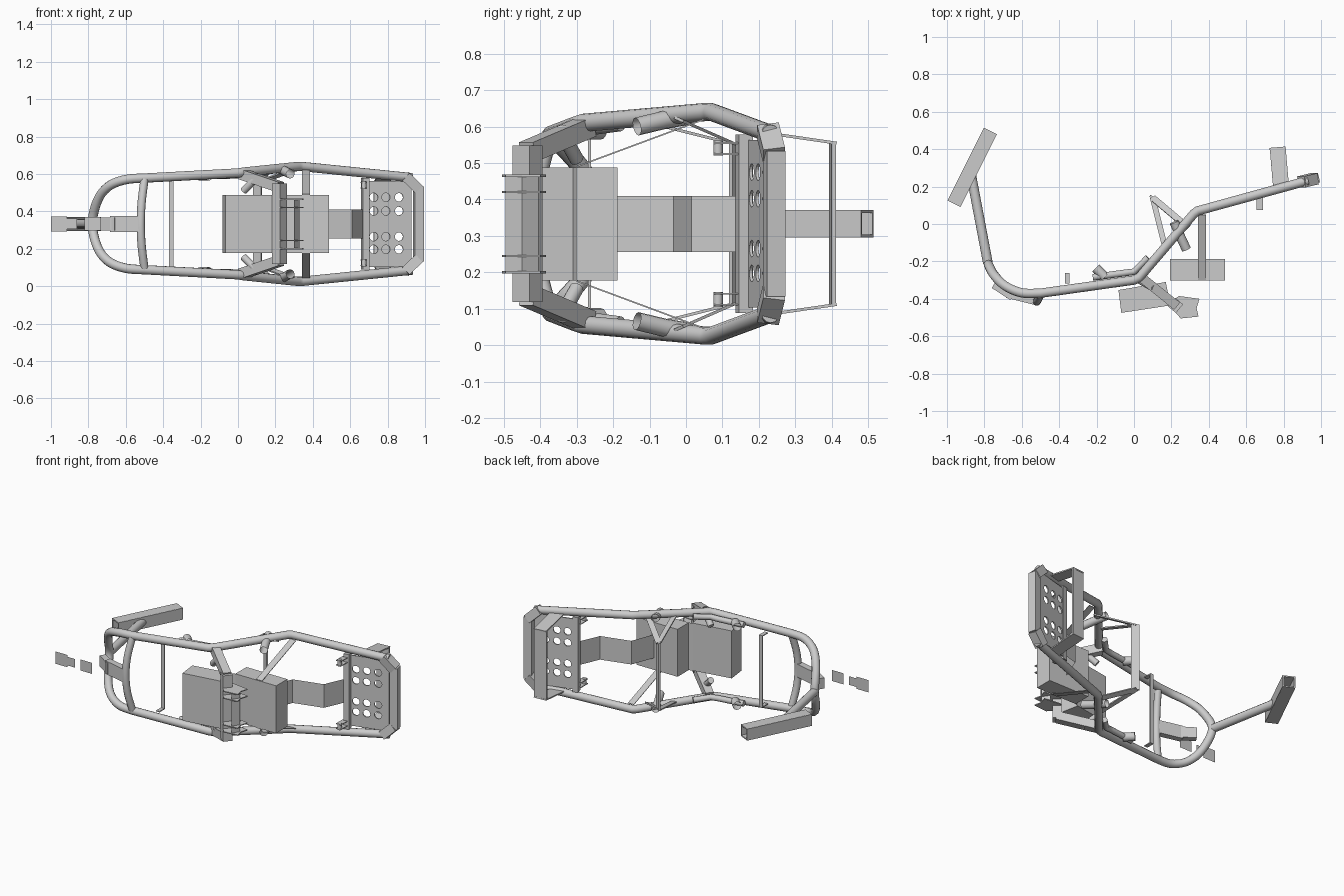
import bpy, bmesh, math
from mathutils import Vector, Matrix

if "Cube" in bpy.data.objects:
    bpy.data.objects.remove(bpy.data.objects["Cube"])

ZC = 0.333  # symmetry plane of the frame


def keep(p):
    return p


def flip(p):
    return (p[0], p[1], 2 * ZC - p[2])


SIDES = (("upper", keep), ("lower", flip))


def make(name, bm):
    bmesh.ops.recalc_face_normals(bm, faces=bm.faces[:])
    me = bpy.data.meshes.new(name)
    bm.to_mesh(me)
    bm.free()
    ob = bpy.data.objects.new(name, me)
    bpy.context.collection.objects.link(ob)
    return ob


def tube(name, pts, r, caps=True):
    cu = bpy.data.curves.new(name, 'CURVE')
    cu.dimensions = '3D'
    cu.bevel_depth = r
    cu.bevel_resolution = 4
    cu.use_fill_caps = caps
    sp = cu.splines.new('POLY')
    sp.points.add(len(pts) - 1)
    for q, p in zip(sp.points, pts):
        q.co = (*p, 1)
    sp.use_smooth = True
    ob = bpy.data.objects.new(name, cu)
    bpy.context.collection.objects.link(ob)
    return ob


def box(name, c, size, rot=0.0):
    bm = bmesh.new()
    bmesh.ops.create_cube(bm, size=1, matrix=Matrix.Translation(c)
                          @ Matrix.Rotation(math.radians(rot), 4, 'Z')
                          @ Matrix.Diagonal((*size, 1)))
    return make(name, bm)


def bar(name, a, b, w, h, ref=(1, 0, 0)):
    """Rectangular bar from a to b; w is measured along ref, h across it."""
    a, b = Vector(a), Vector(b)
    d = (b - a).normalized()
    u = (Vector(ref) - d * d.dot(Vector(ref))).normalized()
    m = Matrix((u, d.cross(u), d)).transposed().to_4x4()
    bm = bmesh.new()
    bmesh.ops.create_cube(bm, size=1, matrix=Matrix.Translation((a + b) / 2) @ m
                          @ Matrix.Diagonal((w, h, (b - a).length, 1)))
    return make(name, bm)


def strip(name, path, z0, z1):
    """Thin sheet standing along z over an x/y path."""
    bm = bmesh.new()
    rows = [(bm.verts.new((x, y, z0)), bm.verts.new((x, y, z1))) for x, y in path]
    for p, q in zip(rows, rows[1:]):
        bm.faces.new((p[0], q[0], q[1], p[1]))
    return make(name, bm)


def prism(name, outline, z0, z1):
    """Solid with an x/y outline between two heights."""
    bm = bmesh.new()
    f = bm.faces.new([bm.verts.new((x, y, z0)) for x, y in outline])
    ex = bmesh.ops.extrude_face_region(bm, geom=[f])
    bmesh.ops.translate(bm, vec=(0, 0, z1 - z0),
                        verts=[v for v in ex['geom'] if isinstance(v, bmesh.types.BMVert)])
    return make(name, bm)


def catmull(pts, n=6):
    pts = [Vector(p) for p in pts]
    e = [pts[0]] + pts + [pts[-1]]
    out = []
    for i in range(1, len(e) - 2):
        a, b, c, d = e[i - 1:i + 3]
        for k in range(n):
            t = k / n
            out.append(0.5 * (2 * b + (c - a) * t + (2 * a - 5 * b + 4 * c - d) * t * t
                              + (3 * b - a - 3 * c + d) * t ** 3))
    return out + [pts[-1]]


# main loop: rails swept round the front bend
side = [(-0.5, -0.37, 0.578), (-0.6, -0.368, 0.57), (-0.69, -0.33, 0.535), (-0.75, -0.27, 0.46)]
bend = catmull(side + [(-0.779, -0.215, ZC)] + [flip(p) for p in reversed(side)])
rear = [(0.93, 0.232, 0.58), (0.34, 0.07, 0.64), (0.32, 0.055, 0.64), (0.03, -0.285, 0.61),
        (0.0, -0.3, 0.605)]
tube("main_loop", rear + bend + [flip(p) for p in reversed(rear)], 0.025)

# neck tube and hollow head box
tube("neck_tube", [(-0.87, 0.26, ZC), (-0.781, -0.21, ZC)], 0.026)
ang = 63.5
d = Vector((math.cos(math.radians(ang)), math.sin(math.radians(ang)), 0))
n = Vector((-d.y, d.x, 0))
hc = Vector((-0.865, 0.303, ZC))
for s, lab in ((1, "a"), (-1, "b")):
    box("head_box_side_" + lab, hc + n * 0.035 * s, (0.435, 0.008, 0.075), ang)
    box("head_box_plate_" + lab, hc + Vector((0, 0, 0.034 * s)), (0.435, 0.074, 0.008), ang)

# front cross tube, its gusset and the thin brace
tube("front_cross_tube", catmull([(-0.5, -0.375, 0.57), (-0.515, -0.405, 0.45),
     (-0.52, -0.415, ZC), (-0.515, -0.405, 0.216), (-0.5, -0.375, 0.096)]), 0.022)
bar("front_gusset", (-0.75, -0.325, ZC), (-0.65, -0.39, ZC), 0.07, 0.04, (0, 0, 1))
bar("front_gusset_rear", (-0.68, -0.375, ZC), (-0.52, -0.415, ZC), 0.085, 0.04, (0, 0, 1))
box("thin_brace", (-0.357, -0.265, ZC), (0.025, 0.008, 0.47))
for lab, g in SIDES:
    box("thin_brace_tab_" + lab, g((-0.357, -0.29, 0.565)), (0.025, 0.055, 0.006))

# loose sheet tabs ahead of the bend
for i, (x0, x1, h) in enumerate(((-1, -0.915, 0.04), (-0.915, -0.86, 0.028), (-0.82, -0.735, 0.036))):
    strip(f"front_tab_{i}", [(x0, -0.455), (x1, -0.455)], ZC - h, ZC + h)

# battery boxes and folded sheet up to the tail
box("main_box", (0.34, -0.245, ZC), (0.295, 0.115, 0.31))
prism("front_box", [(-0.083, -0.353), (-0.068, -0.475), (0.195, -0.435), (0.17, -0.31)], 0.178, 0.488)
strip("box_joint", [(0.17, -0.31), (0.2, -0.3)], 0.178, 0.488)
strip("folded_sheet", [(0.36, -0.19), (0.42, -0.035), (0.61, 0.015), (0.665, 0.14)], 0.256, 0.41)

# lower pivot beam and its lugs
box("pivot_beam", (0.222, -0.435, ZC), (0.055, 0.06, 0.43), -40)
lug = [(0.22, -0.4), (0.24, -0.385), (0.35, -0.4), (0.335, -0.45), (0.345, -0.495), (0.25, -0.505),
       (0.21, -0.46)]
for i, z in enumerate((0.2, 0.245, 0.42, 0.465)):
    prism(f"pivot_lug_{i}", lug, z - 0.003, z + 0.003)
strip("pivot_plate", [(0.3, -0.405), (0.33, -0.45), (0.3, -0.495)], 0.2, 0.468)

# side pieces repeated on both rails
for lab, g in SIDES:
    # box hanger
    bar("box_hanger_" + lab, g((0.363, 0.05, 0.62)), g((0.363, -0.3, 0.49)), 0.042, 0.004)
    # arm from rail to pivot beam, with stay
    bar("pivot_arm_" + lab, g((0.02, -0.27, 0.6)), g((0.225, -0.435, 0.53)), 0.055, 0.05, (0, 0, 1))
    tube("pivot_stay_" + lab, [g((0.03, -0.3, 0.51)), g((0.11, -0.345, 0.59))], 0.02)
    # open foot peg tube
    tube("peg_tube_" + lab, [g((0.28, -0.135, 0.6)), g((0.245, -0.06, 0.618)), g((0.215, 0.01, 0.63))],
         0.025, False)
    # tube doubling the rail at its knee, with a short stub
    tube("knee_tube_" + lab, [g((0.075, -0.18, 0.605)), g((0.0, -0.255, 0.595)),
                              g((-0.05, -0.262, 0.592)), g((-0.22, -0.285, 0.59))], 0.018)
    tube("knee_stub_" + lab, [g((-0.205, -0.235, 0.59)), g((-0.155, -0.285, 0.59))], 0.026, False)
    # A-shaped seat support
    bar("seat_leg_front_" + lab, g((0.165, -0.12, 0.615)), g((0.1, 0.14, 0.55)), 0.03, 0.008)
    bar("seat_leg_rear_" + lab, g((0.29, -0.02, 0.62)), g((0.1, 0.14, 0.55)), 0.035, 0.008)
    # tail lugs and pin
    for k in (0.525, 0.555):
        box(f"tail_lug_{lab}_{int(k * 1000)}", g((0.673, 0.11, k)), (0.035, 0.07, 0.005))
    tube("tail_pin_" + lab, [g((0.673, 0.088, 0.52)), g((0.673, 0.088, 0.562))], 0.013)
    # upright plates above the tail
    bar("tail_upright_" + lab, g((0.787, 0.19, 0.587)), g((0.768, 0.41, 0.555)), 0.085, 0.008)
    # mitred tail corner
    bar("tail_corner_" + lab, g((0.895, 0.225, 0.588)), g((0.965, 0.242, 0.52)), 0.06, 0.055, (0, 1, 0))
box("seat_cross_bar", (0.105, 0.137, ZC), (0.05, 0.012, 0.44), -35)
box("tail_top_strip", (0.768, 0.402, ZC), (0.085, 0.012, 0.44), 5)
box("tail_cross_bar", (0.68, 0.16, ZC), (0.035, 0.04, 0.49), 15)
box("tail_end_beam", (0.965, 0.242, ZC), (0.05, 0.052, 0.4), 14)

# perforated tail plate
pc = (0.81, 0.207)
plate = box("tail_plate", (*pc, ZC), (0.24, 0.008, 0.46), 15)
bm = bmesh.new()
tilt = Matrix.Rotation(math.radians(15), 4, 'Z') @ Matrix.Rotation(math.pi / 2, 4, 'X')
for x in (0.725, 0.79, 0.86):
    for z in (0.197, 0.265, 0.402, 0.475):
        bmesh.ops.create_cone(bm, cap_ends=True, segments=20, radius1=0.023, radius2=0.023, depth=0.08,
                              matrix=Matrix.Translation((x, pc[1] + (x - pc[0]) * 0.268, z)) @ tilt)
cutter = make("plate_hole_cutter", bm)
cutter.hide_render = True
cutter.hide_viewport = True
mod = plate.modifiers.new("holes", 'BOOLEAN')
mod.object = cutter
mod.operation = 'DIFFERENCE'
mod.solver = 'EXACT'
